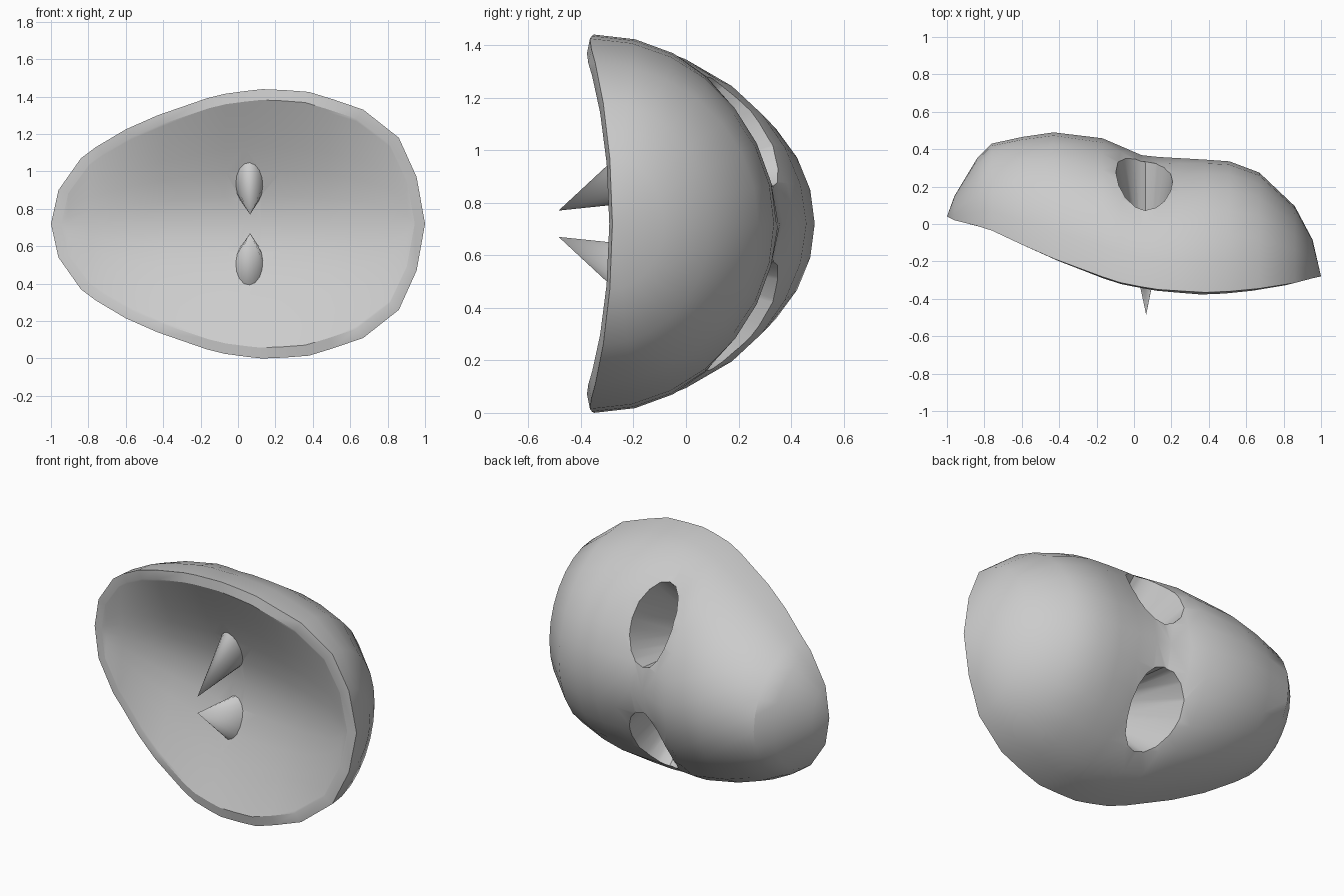
import bpy
import bmesh
from math import cos, sin, pi, exp, hypot
from mathutils import Vector

default_cube = bpy.data.objects.get("Cube")
if default_cube:
    bpy.data.objects.remove(default_cube, do_unlink=True)

MIDDLE = 0.72      # height of the mirror plane between the two eyes
ARC_STEPS = 14     # segments across each cross-section
ROUNDING = 0.4     # softness of the bottom of the hollow

# One flat colour for the whole mask
plaster = bpy.data.materials.new("light grey")
plaster.use_nodes = True
plaster.diffuse_color = (0.6, 0.6, 0.6, 1)
plaster.node_tree.nodes["Principled BSDF"].inputs["Base Color"].default_value = (0.6, 0.6, 0.6, 1)


def make_object(name, bm):
    bmesh.ops.recalc_face_normals(bm, faces=bm.faces)
    mesh = bpy.data.meshes.new(name)
    bm.to_mesh(mesh)
    bm.free()
    mesh.materials.append(plaster)
    obj = bpy.data.objects.new(name, mesh)
    bpy.context.collection.objects.link(obj)
    return obj


def select_only(obj):
    bpy.ops.object.select_all(action='DESELECT')
    obj.select_set(True)
    bpy.context.view_layer.objects.active = obj


# Mask stations along x: position, half height, rim depth, crest depth
STATIONS = [
    (-1, 0, .04, .04), (-.96, .18, .02, .15), (-.84, .35, -.01, .35),
    (-.76, .41, -.035, .43), (-.6, .505, -.11, .465), (-.43, .58, -.185, .49),
    (-.17, .67, -.28, .46), (-.07, .695, -.31, .42), (.04, .71, -.33, .375),
    (.13, .72, -.345, .365), (.25, .715, -.355, .355), (.38, .705, -.365, .345),
    (.51, .665, -.36, .335), (.67, .61, -.345, .275), (.86, .46, -.315, .095),
    (.955, .25, -.29, -.085), (1, 0, -.28, -.28),
]


def eye_dent(x, z):
    """Soft hollow of the face around each eye."""
    return 0.05 * exp(-((x - 0.08) / 0.2) ** 2 - ((abs(z) - 0.35) / 0.25) ** 2)


def hollow_profile(u):
    """Rounded cone: one in the middle, zero at the rim."""
    return 1 - (hypot(u, ROUNDING) - ROUNDING) / (hypot(1, ROUNDING) - ROUNDING)


def section(x, half, rim, crest):
    """Closed cross-section: domed outer arc, then a shallow, nearly conical hollow."""
    angles = [pi * i / ARC_STEPS for i in range(ARC_STEPS + 1)]
    outer, inner = [], []
    hollow = -0.12 - 0.16 * x + 0.045 * (1 - x * x)
    for a in angles:
        z = half * cos(a)
        y = rim + (crest - rim) * sin(a) - eye_dent(x, z)
        outer.append(Vector((x, y, MIDDLE + z)))
        y = rim - 0.012 + (hollow - rim) * hollow_profile(cos(a))
        inner.append(Vector((x * 0.945, y, MIDDLE + z * 0.92)))
    return outer + inner[::-1]


def build_shell():
    bm = bmesh.new()
    rings = [[bm.verts.new(p) for p in section(*s)] for s in STATIONS]
    count = len(rings[0])
    for a, b in zip(rings, rings[1:]):
        for i in range(count):
            j = (i + 1) % count
            bm.faces.new((a[i], a[j], b[j], b[i]))
    # Close both pointed ends
    ends = [v for ring in (rings[0], rings[-1]) for v in ring]
    bmesh.ops.remove_doubles(bm, verts=ends, dist=0.004)
    return make_object("mask_shell", bm)


def build_cone(name, side, reach, swell, capped):
    """Slanted elliptical cone running from the eye opening to a point inside."""
    tip = Vector((0.065, -0.485, 0.05))
    centre = Vector((0.06, 0.22, 0.36))
    across = Vector((0.145, 0, 0)) * swell
    along = Vector((0, -0.13, 0.22)) * swell
    bm = bmesh.new()

    def place(p):
        return bm.verts.new((p.x, p.y, MIDDLE + side * p.z))

    point = place(tip)
    steps = 16
    ring = []
    for i in range(steps):
        a = 2 * pi * i / steps
        ring.append(place(tip + (centre + across * cos(a) + along * sin(a) - tip) * reach))
    for i in range(steps):
        bm.faces.new((point, ring[i], ring[(i + 1) % steps]))
    if capped:
        bm.faces.new(ring)
    return make_object(name, bm)


shell = build_shell()

# Eye sockets: cut openings through the shell and line them with pointed cones
for label, side in (("upper", 1), ("lower", -1)):
    cutter = build_cone(label + "_eye_cutter", side, 1.4, 1, True)
    cutter.hide_render = True
    cut = shell.modifiers.new("eye_opening", 'BOOLEAN')
    cut.operation = 'DIFFERENCE'
    cut.solver = 'EXACT'
    cut.object = cutter
    select_only(shell)
    bpy.ops.object.modifier_apply(modifier=cut.name)
    bpy.data.objects.remove(cutter, do_unlink=True)

    socket = build_cone(label + "_eye_socket", side, 0.7, 1.01, False)
    select_only(socket)
    bpy.ops.object.shade_smooth_by_angle(angle=pi / 3)

select_only(shell)
bpy.ops.object.shade_smooth_by_angle(angle=pi / 6)
